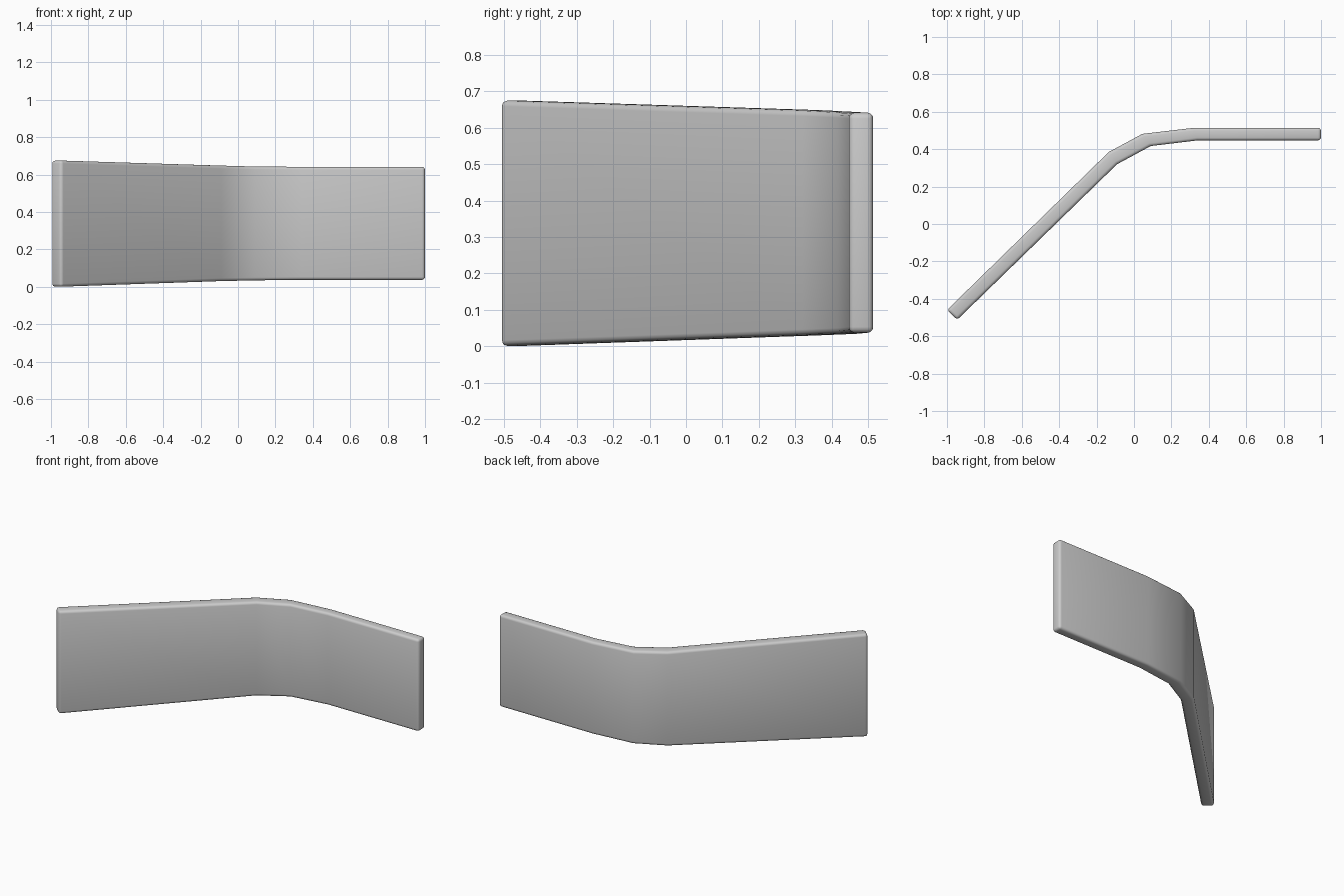
import bpy, bmesh, math

if "Cube" in bpy.data.objects:
    bpy.data.objects.remove(bpy.data.objects["Cube"])

# Stations along the bend: back point, front point, bottom z, top z
stations = [
    ((-1.0, -0.46), (-0.945, -0.512), 0.0, 0.675),
    ((-0.135, 0.385), (-0.09, 0.32), 0.030, 0.648),
    ((0.045, 0.482), (0.09, 0.417), 0.034, 0.643),
    ((0.32, 0.514), (0.34, 0.447), 0.037, 0.641),
    ((1.0, 0.514), (1.0, 0.447), 0.037, 0.641),
]

# Bent panel swept through rectangular sections
bm = bmesh.new()
rings = []
for back, front, lo, hi in stations:
    rings.append([bm.verts.new((*p, z)) for p, z in
                  ((front, lo), (back, lo), (back, hi), (front, hi))])
for a, b in zip(rings, rings[1:]):
    for i in range(4):
        j = (i + 1) % 4
        bm.faces.new((a[i], a[j], b[j], b[i]))
bm.faces.new(rings[0])
bm.faces.new(rings[-1])
bmesh.ops.recalc_face_normals(bm, faces=bm.faces)
mesh = bpy.data.meshes.new("bent_panel")
bm.to_mesh(mesh)
bm.free()
panel = bpy.data.objects.new("bent_panel", mesh)
bpy.context.collection.objects.link(panel)

# Rounded rim on the sharp edges only
bevel = panel.modifiers.new("rounded_rim", 'BEVEL')
bevel.width = 0.016
bevel.segments = 3
bevel.limit_method = 'ANGLE'
bevel.angle_limit = math.radians(50)

bpy.context.view_layer.objects.active = panel
panel.select_set(True)
bpy.ops.object.modifier_apply(modifier=bevel.name)
bpy.ops.object.shade_smooth_by_angle(angle=math.radians(40))
